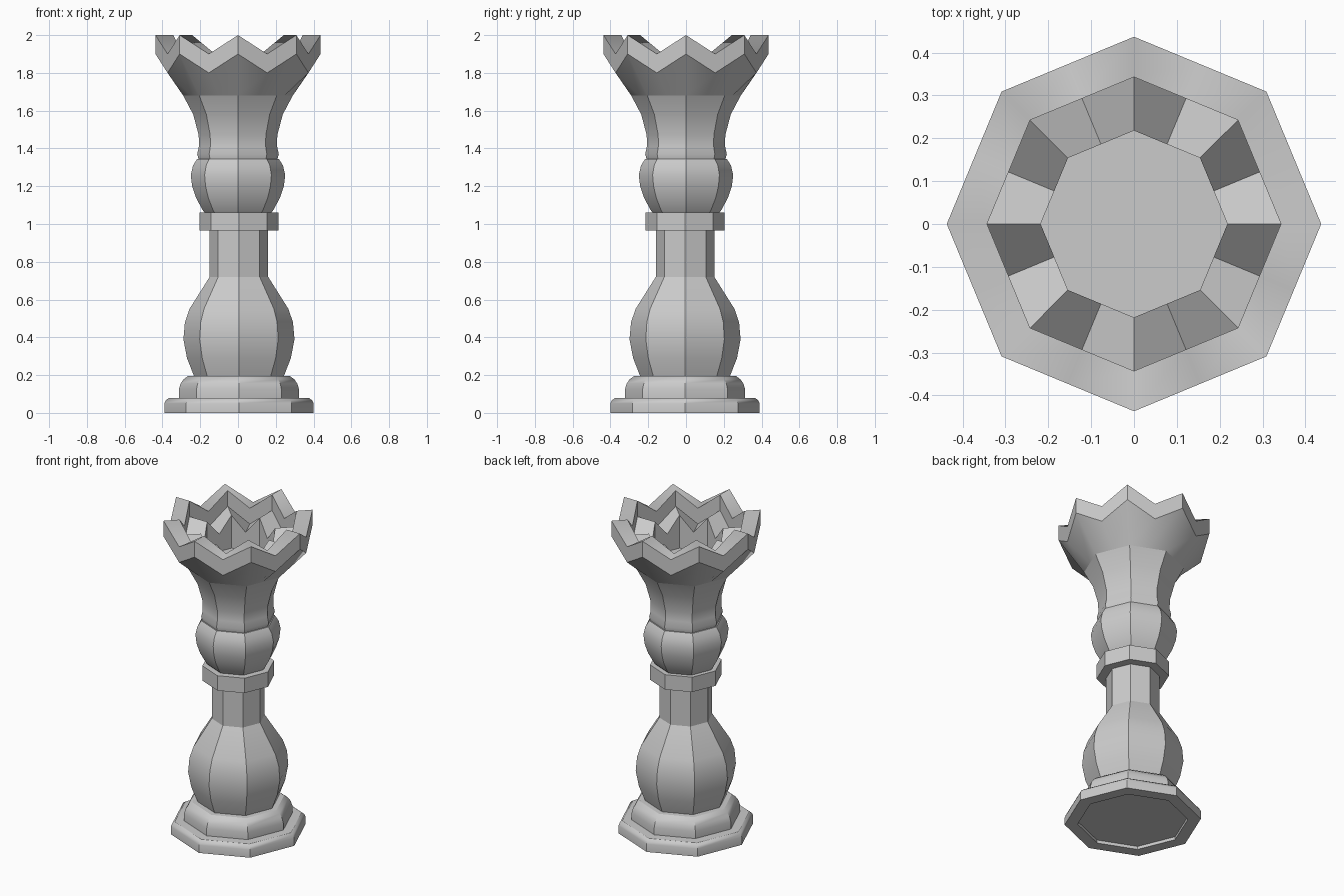
import bpy, bmesh, math

if "Cube" in bpy.data.objects:
    bpy.data.objects.remove(bpy.data.objects["Cube"])

SIDES = 8
SHIFT = (0.005, -0.005)   # lower parts sit slightly off centre


def finish(name, bm):
    bmesh.ops.recalc_face_normals(bm, faces=bm.faces)
    me = bpy.data.meshes.new(name)
    bm.to_mesh(me)
    bm.free()
    ob = bpy.data.objects.new(name, me)
    bpy.context.collection.objects.link(ob)
    return ob


def bridge(bm, rings):
    """Skin neighbouring rings; returns one list of faces per band."""
    bands = []
    for a, b in zip(rings, rings[1:]):
        n = len(a)
        bands.append([bm.faces.new((a[i], a[(i + 1) % n], b[(i + 1) % n], b[i]))
                      for i in range(n)])
    return bands


def lathe(name, profile, offset=(0, 0)):
    """Octagonal turned part from (radius, height) points, capped at both ends."""
    bm = bmesh.new()
    rings = [[bm.verts.new((offset[0] + r * math.cos(i * math.tau / SIDES),
                            offset[1] + r * math.sin(i * math.tau / SIDES), z))
              for i in range(SIDES)] for r, z in profile]
    bridge(bm, rings)
    bm.faces.new(rings[0])
    bm.faces.new(rings[-1])
    ob = finish(name, bm)
    bpy.ops.object.select_all(action='DESELECT')
    ob.select_set(True)
    bpy.context.view_layer.objects.active = ob
    bpy.ops.object.shade_smooth_by_angle(angle=math.radians(30))
    return ob


# Stepped foot with a shallow recess underneath
lathe("foot", [(0.32, 0.02), (0.32, 0), (0.395, 0), (0.395, 0.05), (0.388, 0.066),
               (0.372, 0.078), (0.318, 0.08), (0.318, 0.125), (0.309, 0.155),
               (0.293, 0.178), (0.27, 0.195), (0.23, 0.197)], SHIFT)

# Lower bulb and straight neck
lathe("lower_body", [(0.236, 0.19), (0.275, 0.29), (0.294, 0.39), (0.286, 0.48),
                     (0.262, 0.55), (0.155, 0.72), (0.155, 0.98)], SHIFT)

# Collar
lathe("collar", [(0.21, 0.965), (0.21, 1.06)], SHIFT)

# Upper bulb
lathe("upper_bulb", [(0.165, 1.05), (0.185, 1.07), (0.223, 1.14), (0.243, 1.20),
                     (0.25, 1.26), (0.238, 1.31), (0.216, 1.345)])

# Small ring and flared neck
lathe("upper_neck", [(0.208, 1.34), (0.216, 1.37), (0.207, 1.41), (0.208, 1.47),
                     (0.237, 1.58), (0.29, 1.68)])

# Zigzag crown: (radius, peak height, valley height), outside to inside
crown_profile = [(0.29, 1.68, 1.68), (0.437, 1.9, 1.8), (0.437, 2.0, 1.9),
                 (0.343, 2.0, 1.9), (0.343, 1.9, 1.8), (0.218, 1.9, 1.8),
                 (0.218, 1.69, 1.69)]
bm = bmesh.new()
rings = []
for r, peak, valley in crown_profile:
    ring = []
    for i in range(2 * SIDES):
        a = i * math.pi / SIDES
        rad = r if i % 2 == 0 else r * math.cos(math.pi / SIDES)
        ring.append(bm.verts.new((rad * math.cos(a), rad * math.sin(a),
                                  peak if i % 2 == 0 else valley)))
    rings.append(ring)
bands = bridge(bm, rings)
bm.faces.new(rings[-1])   # cup floor

# Flare and rim are smooth, their borders stay sharp
for band in (bands[0], bands[3 - 1]):
    group = set(band)
    for f in band:
        f.smooth = True
        for e in f.edges:
            if not all(g in group for g in e.link_faces):
                e.smooth = False
finish("crown", bm)
